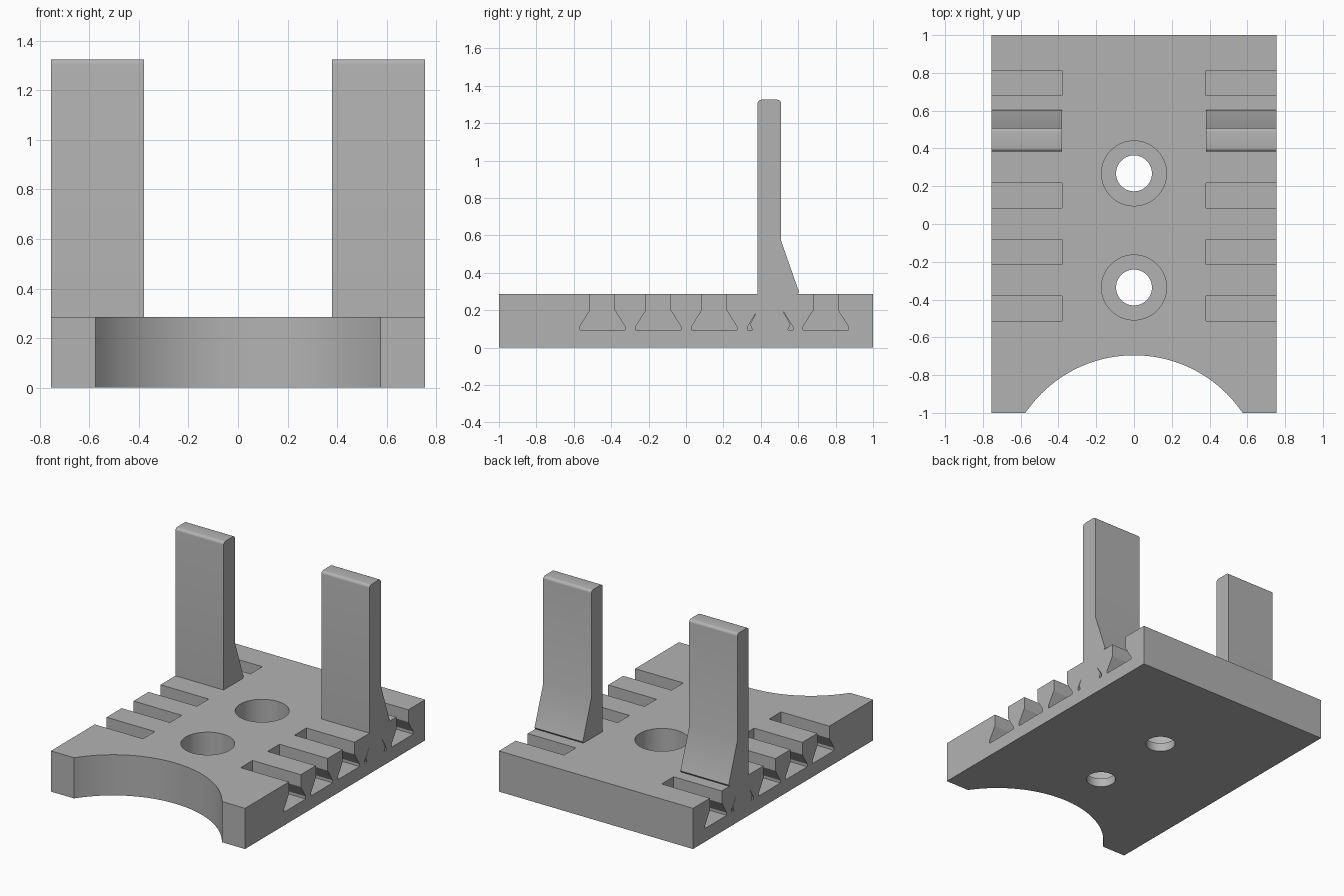
import bpy, bmesh, math
from mathutils import Vector

cube = bpy.data.objects.get("Cube")
if cube:
    bpy.data.objects.remove(cube, do_unlink=True)

grey = bpy.data.materials.new("plain grey")
grey.use_nodes = True
colour = (0.45, 0.45, 0.45, 1)
grey.diffuse_color = colour
grey.node_tree.nodes["Principled BSDF"].inputs["Base Color"].default_value = colour

HALF_W, TOP, INNER = 0.755, 0.286, 0.38
SLOT_FLOOR, SLOT_NECK = 0.094, 0.2
SLOTS = [-0.447, -0.148, 0.151, 0.45, 0.747]
POST_SLOT = SLOTS[3]


def prism(name, points, axis, lo, hi):
    """Extrude a profile: axis 'x' takes (y, z) points, axis 'z' takes (x, y)."""
    place = (lambda p, d: Vector((d, *p))) if axis == "x" else (lambda p, d: Vector((*p, d)))
    bm = bmesh.new()
    face = bm.faces.new([bm.verts.new(place(p, lo)) for p in points])
    ext = bmesh.ops.extrude_face_region(bm, geom=[face])
    moved = [v for v in ext["geom"] if isinstance(v, bmesh.types.BMVert)]
    bmesh.ops.translate(bm, verts=moved, vec=place((0, 0), hi - lo))
    bmesh.ops.recalc_face_normals(bm, faces=bm.faces)
    mesh = bpy.data.meshes.new(name)
    bm.to_mesh(mesh)
    bm.free()
    mesh.materials.append(grey)
    ob = bpy.data.objects.new(name, mesh)
    bpy.context.collection.objects.link(ob)
    return ob


def circle(x, y, r, n=64):
    return [(x + r * math.cos(2 * math.pi * i / n), y + r * math.sin(2 * math.pi * i / n))
            for i in range(n)]


def smooth(ob):
    bpy.ops.object.select_all(action="DESELECT")
    ob.select_set(True)
    bpy.context.view_layer.objects.active = ob
    bpy.ops.object.shade_smooth_by_angle(angle=math.radians(25))


def cut(ob, cutter):
    mod = ob.modifiers.new("cut", "BOOLEAN")
    mod.operation, mod.solver, mod.object = "DIFFERENCE", "EXACT", cutter
    bpy.context.view_layer.objects.active = ob
    bpy.ops.object.modifier_apply(modifier=mod.name)
    bpy.data.objects.remove(cutter, do_unlink=True)


# Base plate with a curved bite out of the front edge
bite_y, bite_r, bite_x = -1.389, 0.694, 0.575
arc = []
half_angle = math.asin(bite_x / bite_r)
for i in range(41):
    a = -half_angle + 2 * half_angle * i / 40
    arc.append((bite_r * math.sin(a), bite_y + bite_r * math.cos(a)))
arc[0], arc[-1] = (-bite_x, -1), (bite_x, -1)
outline = [(-HALF_W, -1)] + arc + [(HALF_W, -1), (HALF_W, 1), (-HALF_W, 1)]
base = prism("base_plate", outline, "z", 0, TOP)

# Counterbored screw holes
for y in (0.268, -0.336):
    cut(base, prism("bore", circle(0, y, 0.095), "z", -0.1, 0.2))
    cut(base, prism("counterbore", circle(0, y, 0.172), "z", 0.06, 0.5))

# Dovetail slots along both sides
neck, foot = 0.066, 0.121
for c in SLOTS:
    half = [(neck, 0.4), (neck, SLOT_NECK), (foot, 0.112), (foot, SLOT_FLOOR)]
    profile = [(c + y, z) for y, z in half] + [(c - y, z) for y, z in reversed(half)]
    for lo, hi in ((INNER, 1), (-1, -INNER)):
        cut(base, prism("slot", profile, "x", lo, hi))
smooth(base)

# Upright posts: slotted foot, sloped brace at the back, rounded top
front, back, top, r = 0.383, 0.508, 1.325, 0.02
quarter = [math.pi / 2 * i / 5 for i in range(6)]
post = [(back - r + r * math.cos(a), top - r + r * math.sin(a)) for a in quarter]
post += [(front + r - r * math.sin(a), top - r + r * math.cos(a)) for a in quarter]
post += [(front, SLOT_NECK)]
c = POST_SLOT
post += [(c - foot + 0.013, 0.124), (c - foot + 0.026, SLOT_FLOOR),
         (c + foot - 0.026, SLOT_FLOOR), (c + foot - 0.013, 0.124),
         (c + neck, SLOT_NECK), (c + neck, TOP), (0.596, TOP), (0.604, 0.298), (back, 0.572)]
for name, lo, hi in (("left_post", INNER, HALF_W), ("right_post", -HALF_W, -INNER)):
    smooth(prism(name, post, "x", lo, hi))
